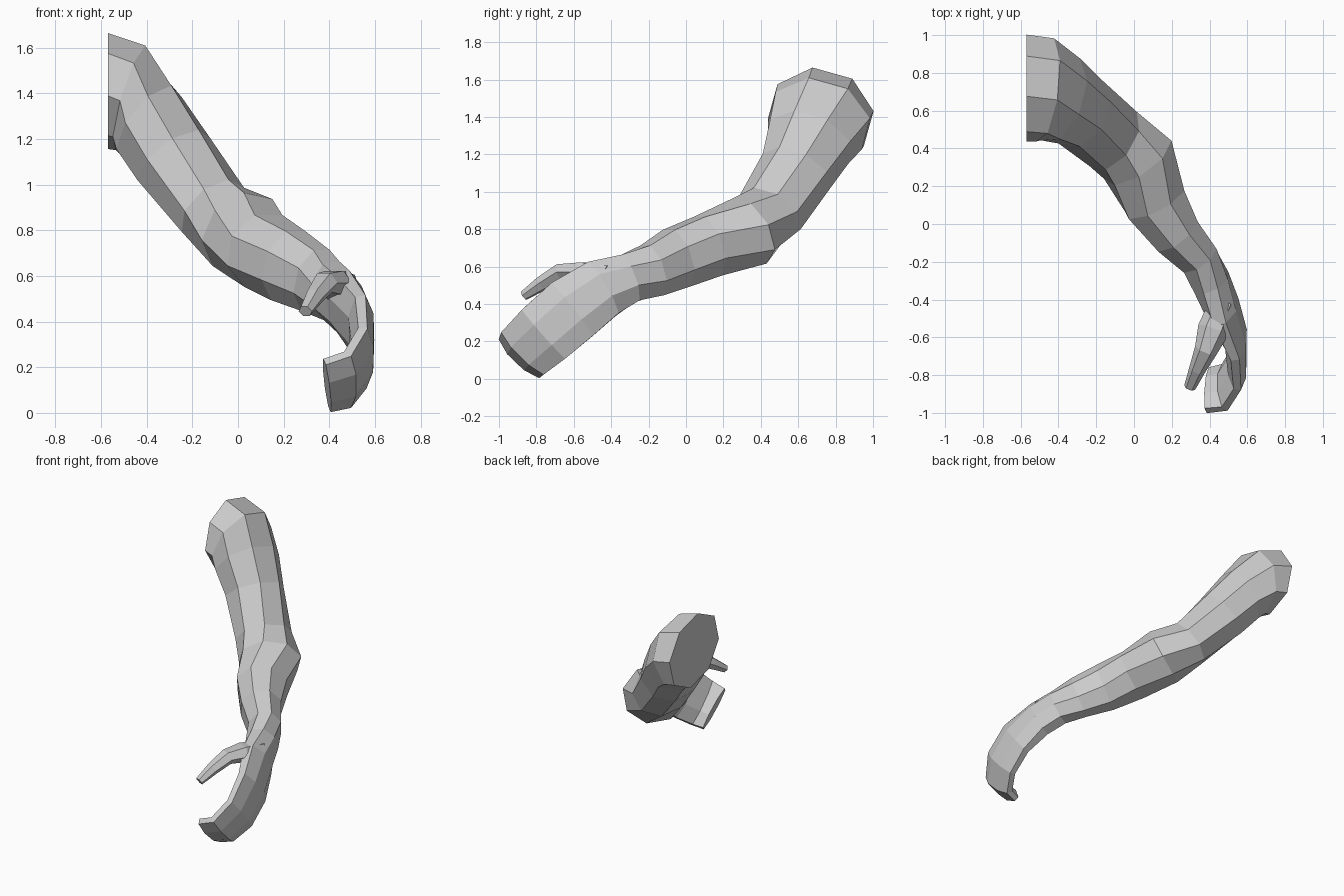
import bpy, bmesh, math
from mathutils import Vector

if "Cube" in bpy.data.objects:
    bpy.data.objects.remove(bpy.data.objects["Cube"])


def loft(name, rings, sides, tangents=()):
    """Skin rings of (centre, wide half-size, thin half-size, wide direction) along a path.
    tangents overrides the path direction of the first rings."""
    bm = bmesh.new()
    centres = [Vector(r[0]) for r in rings]
    last = len(rings) - 1
    loops = []
    for i, (c, wide, thin, w_dir) in enumerate(rings):
        t = centres[min(i + 1, last)] - centres[max(i - 1, 0)]
        if i < len(tangents):
            t = Vector(tangents[i])
        t.normalize()
        w = Vector(w_dir)
        w = (w - t * w.dot(t)).normalized()
        n = t.cross(w)
        k = 1.05
        loop = []
        for s in range(sides):
            a = 2 * math.pi * (s + 0.5) / sides
            loop.append(bm.verts.new(centres[i] + w * wide * k * math.cos(a)
                                     + n * thin * k * math.sin(a)))
        loops.append(loop)
    for p, q in zip(loops, loops[1:]):
        for s in range(sides):
            e = (s + 1) % sides
            bm.faces.new((p[s], p[e], q[e], q[s]))
    bm.faces.new(loops[0][::-1])
    bm.faces.new(loops[-1])
    bmesh.ops.recalc_face_normals(bm, faces=bm.faces)
    mesh = bpy.data.meshes.new(name)
    bm.to_mesh(mesh)
    bm.free()
    obj = bpy.data.objects.new(name, mesh)
    bpy.context.collection.objects.link(obj)
    return obj


UP = (0, 0, 1)
TWIST = (0, 0.28, 1)
LEAN = (0, -0.4, 0.9)
SLANT = (0, -0.7, 0.7)

# Shoulder, upper arm, elbow, forearm, wrist, then the cupped hand
arm = [
    ((-0.57, 0.72, 1.41), 0.24, 0.275, TWIST),
    ((-0.47, 0.71, 1.38), 0.225, 0.27, TWIST),
    ((-0.39, 0.66, 1.27), 0.19, 0.235, TWIST),
    ((-0.28, 0.59, 1.11), 0.18, 0.195, TWIST),
    ((-0.11, 0.45, 0.89), 0.16, 0.185, TWIST),
    ((0.02, 0.34, 0.79), 0.185, 0.20, TWIST),
    ((0.11, 0.12, 0.71), 0.17, 0.17, UP),
    ((0.22, -0.05, 0.645), 0.165, 0.135, UP),
    ((0.34, -0.18, 0.58), 0.145, 0.11, UP),
    ((0.41, -0.31, 0.535), 0.135, 0.10, LEAN),
    ((0.47, -0.45, 0.48), 0.165, 0.085, SLANT),
    ((0.54, -0.61, 0.37), 0.185, 0.058, SLANT),
    ((0.545, -0.76, 0.24), 0.18, 0.05, SLANT),
    ((0.48, -0.865, 0.145), 0.165, 0.052, SLANT),
    ((0.39, -0.88, 0.12), 0.155, 0.048, SLANT),
]
loft("arm_and_hand", arm, 8, [(1, 0, 0), (0.95, -0.15, -0.3), (0.72, -0.35, -0.6)])

# Thumb reaching forward from the palm
thumb = [
    ((0.47, -0.43, 0.53), 0.085, 0.07, UP),
    ((0.42, -0.56, 0.57), 0.058, 0.08, UP),
    ((0.38, -0.67, 0.57), 0.048, 0.058, UP),
    ((0.335, -0.77, 0.51), 0.04, 0.042, UP),
    ((0.295, -0.865, 0.445), 0.026, 0.03, UP),
]
loft("thumb", thumb, 6)
